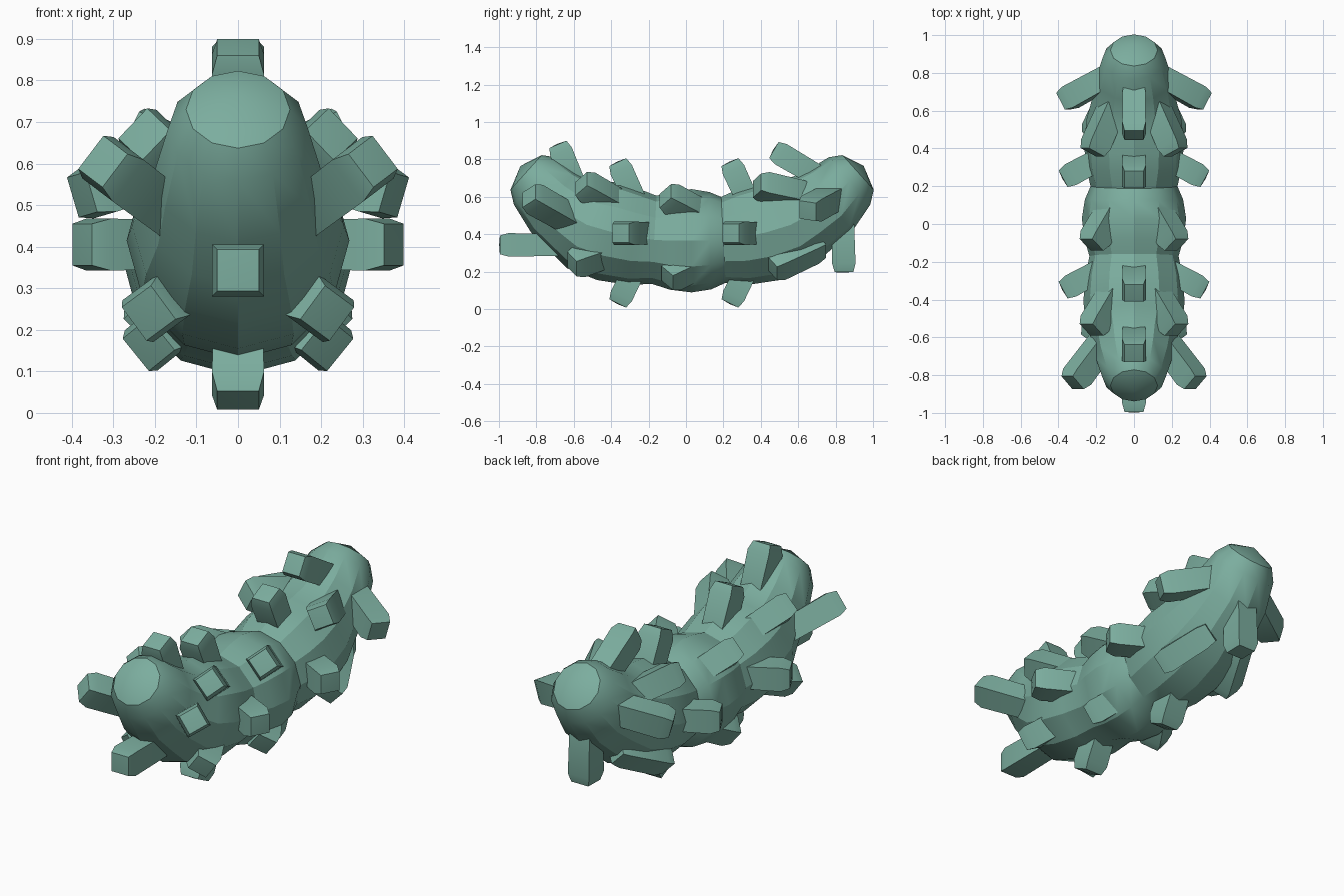
import bpy, bmesh, math
from mathutils import Vector

cube = bpy.data.objects.get("Cube")
if cube:
    bpy.data.objects.remove(cube, do_unlink=True)

green = bpy.data.materials.new("sea_green")
green.use_nodes = True
colour = (0.2, 0.42, 0.345, 1)
green.diffuse_color = colour
green.node_tree.nodes["Principled BSDF"].inputs["Base Color"].default_value = colour


def finish(bm, name, angle):
    bmesh.ops.recalc_face_normals(bm, faces=bm.faces)
    mesh = bpy.data.meshes.new(name)
    bm.to_mesh(mesh)
    bm.free()
    obj = bpy.data.objects.new(name, mesh)
    bpy.context.collection.objects.link(obj)
    mesh.materials.append(green)
    bpy.ops.object.select_all(action='DESELECT')
    obj.select_set(True)
    bpy.context.view_layer.objects.active = obj
    bpy.ops.object.shade_smooth_by_angle(angle=math.radians(angle))
    return obj


def loft(bm, rings, ends):
    """Skin rings of points, closing each end with a fan to a point."""
    loops = [[bm.verts.new(p) for p in ring] for ring in rings]
    n = len(loops[0])
    for a, b in zip(loops, loops[1:]):
        for i in range(n):
            j = (i + 1) % n
            bm.faces.new((a[i], a[j], b[j], b[i]))
    for loop, end in zip((loops[0], loops[-1]), ends):
        tip = bm.verts.new(end)
        for i in range(n):
            bm.faces.new((loop[i], loop[(i + 1) % n], tip))


def ring(centre, right, up, radius, sides, start=0.0):
    turns = [start + math.tau * i / sides for i in range(sides)]
    return [centre + radius * (right * math.sin(t) - up * math.cos(t)) for t in turns]


# Curved segmented body: y, z, radius, forward tilt in degrees
SPINE = [(-0.855, 0.73, 0.125, 42), (-0.81, 0.685, 0.168, 41), (-0.71, 0.575, 0.203, 36),
         (-0.615, 0.50, 0.222, 30), (-0.53, 0.45, 0.255, 25), (-0.41, 0.415, 0.268, 14),
         (-0.28, 0.385, 0.258, 7), (-0.17, 0.37, 0.236, 3), (-0.08, 0.365, 0.262, 1),
         (0.03, 0.365, 0.276, 0), (0.13, 0.365, 0.26, -1), (0.20, 0.37, 0.23, -3),
         (0.31, 0.385, 0.256, -8), (0.43, 0.41, 0.264, -14), (0.56, 0.45, 0.25, -24),
         (0.66, 0.505, 0.222, -30), (0.77, 0.58, 0.203, -36), (0.875, 0.685, 0.168, -41),
         (0.92, 0.73, 0.125, -42)]
rings = []
for y, z, radius, tilt in SPINE:
    a = math.radians(tilt)
    up = Vector((0, math.sin(a), math.cos(a)))
    rings.append(ring(Vector((0, y, z)), Vector((1, 0, 0)), up, radius, 12))
body = bmesh.new()
loft(body, rings, (Vector((0, -0.885, 0.765)), Vector((0, 0.95, 0.765))))
finish(body, "body", 28)


def stud(name, tip, base):
    """Square peg with a slightly rounded outer end."""
    tip, base = Vector(tip), Vector(base)
    axis = (tip - base).normalized()
    # Keep two sides square to the plane through the body's long axis
    side = axis.cross(Vector((0, 1, 0)))
    if side.length < 0.2:
        side = Vector((1, 0, 0))
    side = (side - axis * side.dot(axis)).normalized()
    up = axis.cross(side)
    half = 0.0625 * math.sqrt(2)
    bm = bmesh.new()
    sections = [(base - axis * 0.05, 0.8), (base, 0.95), (tip - axis * 0.045, 1.0), (tip, 0.8)]
    loft(bm, [ring(p, side, up, half * s, 4, math.pi / 4) for p, s in sections],
         (base - axis * 0.05, tip + axis * 0.004))
    finish(bm, name, 50)


# Central studs above and below
CENTRAL = {
    "front_upper_stud": ((0, -0.685, 0.88), (0, -0.60, 0.68)),
    "front_lower_stud": ((0, -0.995, 0.343), (0, -0.68, 0.343)),
    "fore_upper_stud": ((0, -0.365, 0.785), (0, -0.27, 0.58)),
    "fore_lower_stud": ((0, -0.365, 0.03), (0, -0.27, 0.22)),
    "aft_upper_stud": ((0, 0.235, 0.785), (0, 0.33, 0.58)),
    "aft_lower_stud": ((0, 0.235, 0.03), (0, 0.33, 0.22)),
    "rear_upper_stud": ((0, 0.47, 0.85), (0, 0.69, 0.72)),
    "rear_lower_stud": ((0, 0.845, 0.198), (0, 0.84, 0.45)),
}
for name, ends in CENTRAL.items():
    stud(name, *ends)

# Mirrored studs along both sides
PAIRED = {
    "front_side_stud": ((0.325, -0.84, 0.605), (0.16, -0.62, 0.48)),
    "front_shoulder_stud": ((0.225, -0.56, 0.67), (0.12, -0.38, 0.57)),
    "front_belly_stud": ((0.215, -0.61, 0.24), (0.12, -0.40, 0.31)),
    "fore_side_stud": ((0.375, -0.35, 0.405), (0.19, -0.25, 0.405)),
    "middle_shoulder_stud": ((0.225, -0.11, 0.605), (0.11, 0.09, 0.50)),
    "middle_belly_stud": ((0.215, -0.10, 0.165), (0.11, 0.08, 0.25)),
    "aft_side_stud": ((0.375, 0.24, 0.405), (0.19, 0.34, 0.405)),
    "rear_shoulder_stud": ((0.22, 0.38, 0.66), (0.12, 0.61, 0.61)),
    "rear_belly_stud": ((0.21, 0.46, 0.22), (0.11, 0.68, 0.32)),
    "rear_side_stud": ((0.375, 0.65, 0.525), (0.12, 0.79, 0.60)),
}
for name, (tip, base) in PAIRED.items():
    for label, s in (("left", 1), ("right", -1)):
        stud(f"{label}_{name}", (tip[0] * s, *tip[1:]), (base[0] * s, *base[1:]))
